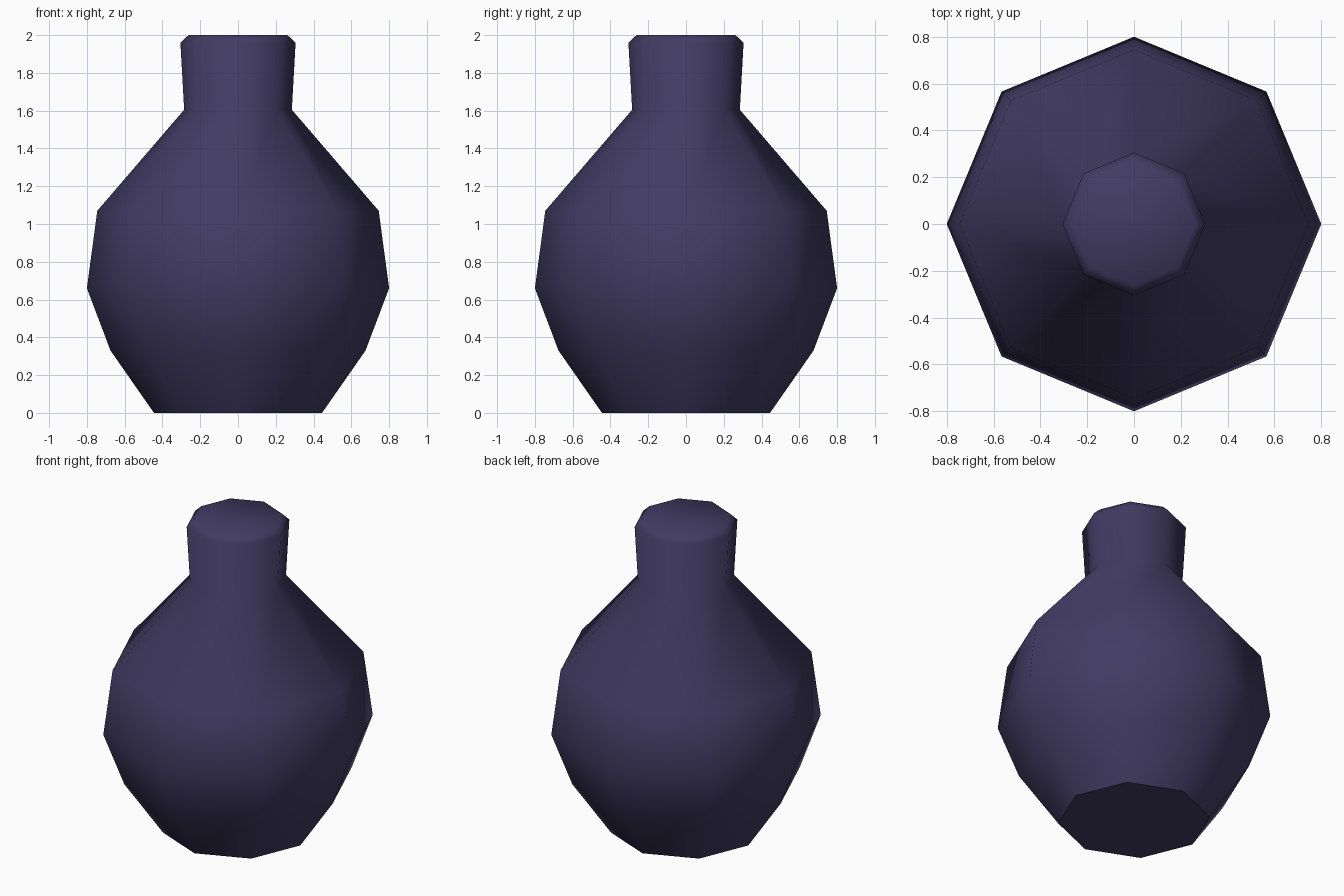
import bpy
import bmesh
from math import cos, sin, pi, radians

default = bpy.data.objects.get("Cube")
if default:
    bpy.data.objects.remove(default, do_unlink=True)

SIDES = 8

# Glaze colour
glaze = bpy.data.materials.new("dark_violet")
glaze.use_nodes = True
colour = (0.054, 0.044, 0.125, 1)
glaze.diffuse_color = colour
bsdf = glaze.node_tree.nodes["Principled BSDF"]
bsdf.inputs["Base Color"].default_value = colour
bsdf.inputs["Roughness"].default_value = 0.8

# Silhouette from foot to rim: (radius, height)
profile = [
    (0.445, 0.0),   # foot
    (0.675, 0.33),
    (0.80, 0.66),   # belly
    (0.745, 1.07),  # shoulder
    (0.285, 1.605),  # neck base
    (0.305, 1.96),  # lip
    (0.262, 2.0),   # chamfered rim
]

# Octagonal rings joined into a closed bottle
bm = bmesh.new()
rings = [[bm.verts.new((r * cos(2 * pi * i / SIDES), r * sin(2 * pi * i / SIDES), z))
          for i in range(SIDES)] for r, z in profile]
for low, high in zip(rings, rings[1:]):
    for i in range(SIDES):
        j = (i + 1) % SIDES
        bm.faces.new((low[i], low[j], high[j], high[i]))
bm.faces.new(rings[0][::-1])
bm.faces.new(rings[-1])
mesh = bpy.data.meshes.new("bottle")
bm.to_mesh(mesh)
bm.free()
mesh.materials.append(glaze)

bottle = bpy.data.objects.new("bottle", mesh)
bpy.context.collection.objects.link(bottle)

# Smooth body with a crisp edge around the foot
bpy.ops.object.select_all(action="DESELECT")
bottle.select_set(True)
bpy.context.view_layer.objects.active = bottle
bpy.ops.object.shade_smooth_by_angle(angle=radians(50))
